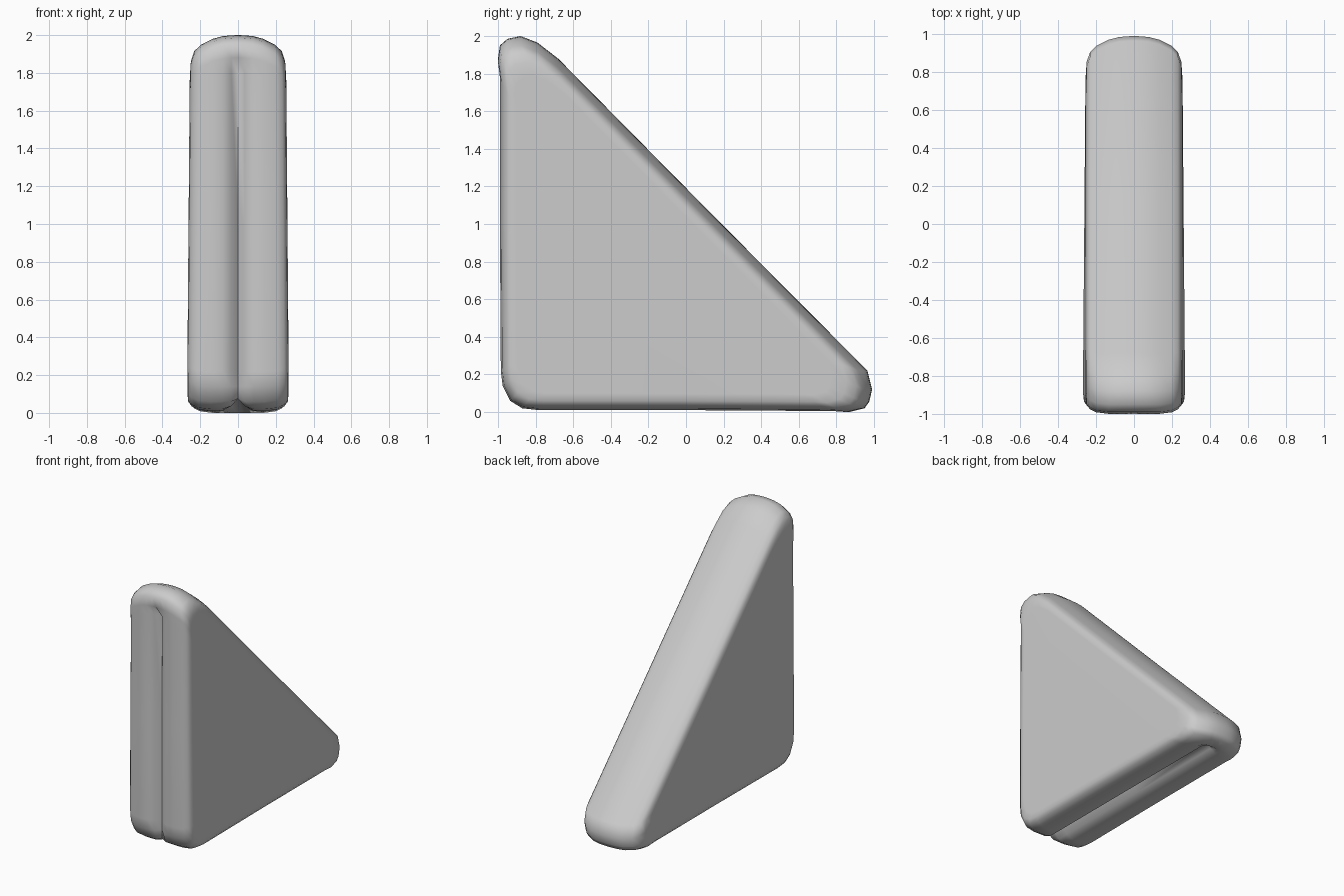
import bpy
import bmesh

cube = bpy.data.objects.get("Cube")
if cube:
    bpy.data.objects.remove(cube, do_unlink=True)

grey = bpy.data.materials.new("plain grey")
grey.use_nodes = True
colour = (0.6, 0.6, 0.6, 1)
grey.diffuse_color = colour
grey.node_tree.nodes["Principled BSDF"].inputs["Base Color"].default_value = colour

LEG = 2.2  # leg length of the sharp right triangle

# Rounded triangle outline: distance from front, height; grooved legs first
legs = [(0.01, 1.8), (0.01, 1.0), (0.015, 0.22), (0.025, 0.14), (0.065, 0.06), (0.13, 0.02),
        (0.22, 0.01), (1.0, 0.01), (1.8, 0.005)]
tips = [(1.87, 0.0), (1.95, 0.02), (1.975, 0.055), (1.99, 0.12), (1.965, 0.22),
        (1.13, 1.06), (0.32, 1.88), (0.21, 1.965), (0.12, 2.0), (0.05, 1.985),
        (0.01, 1.95), (0.0, 1.88)]

# Half thickness profile: x, leg inset, fold inset, groove depth
half = [(0.035, 0, 0.001, 0.035), (0.08, 0, 0.004, 0.012), (0.135, 0, 0.015, 0),
        (0.2, 0.008, 0.035, 0), (0.235, 0.025, 0.05, 0), (0.253, 0.05, 0.075, 0),
        (0.258, 0.09, 0.11, 0)]
layers = [(-x, a, h, g) for x, a, h, g in reversed(half)] + [(0, 0, 0, 0.075)] + half


def ring(bm, x, inset, fold, groove):
    """One outline of the pad at thickness x, shrunk and grooved."""
    scale = (LEG - 2 * inset - 1.414 * fold) / LEG
    verts = []
    for i, (u, v) in enumerate(legs + tips):
        if i < len(legs):
            u, v = max(u, groove), max(v, groove)
        u, v = inset + u * scale, inset + v * scale
        taper = 1.05 - 0.07 * (u + v) / LEG
        verts.append(bm.verts.new((x * taper, u - 1, v)))
    return verts


# Folded pad: skin the outlines and close both sides
bm = bmesh.new()
rings = [ring(bm, *layer) for layer in layers]
count = len(rings[0])
for r, s in zip(rings, rings[1:]):
    for i in range(count):
        j = (i + 1) % count
        bm.faces.new((r[i], r[j], s[j], s[i]))
bm.faces.new(rings[0])
bm.faces.new(rings[-1])
bmesh.ops.remove_doubles(bm, verts=bm.verts, dist=0.0005)
bmesh.ops.recalc_face_normals(bm, faces=bm.faces)
mesh = bpy.data.meshes.new("folded_pad")
bm.to_mesh(mesh)
bm.free()
mesh.materials.append(grey)
pad = bpy.data.objects.new("folded_pad", mesh)
bpy.context.collection.objects.link(pad)

# Smooth shading that keeps the groove crease crisp and the sides flat
bpy.ops.object.select_all(action="DESELECT")
pad.select_set(True)
bpy.context.view_layer.objects.active = pad
bpy.ops.object.shade_smooth_by_angle(angle=1.0)
weighted = pad.modifiers.new("even shading", "WEIGHTED_NORMAL")
weighted.keep_sharp = True
